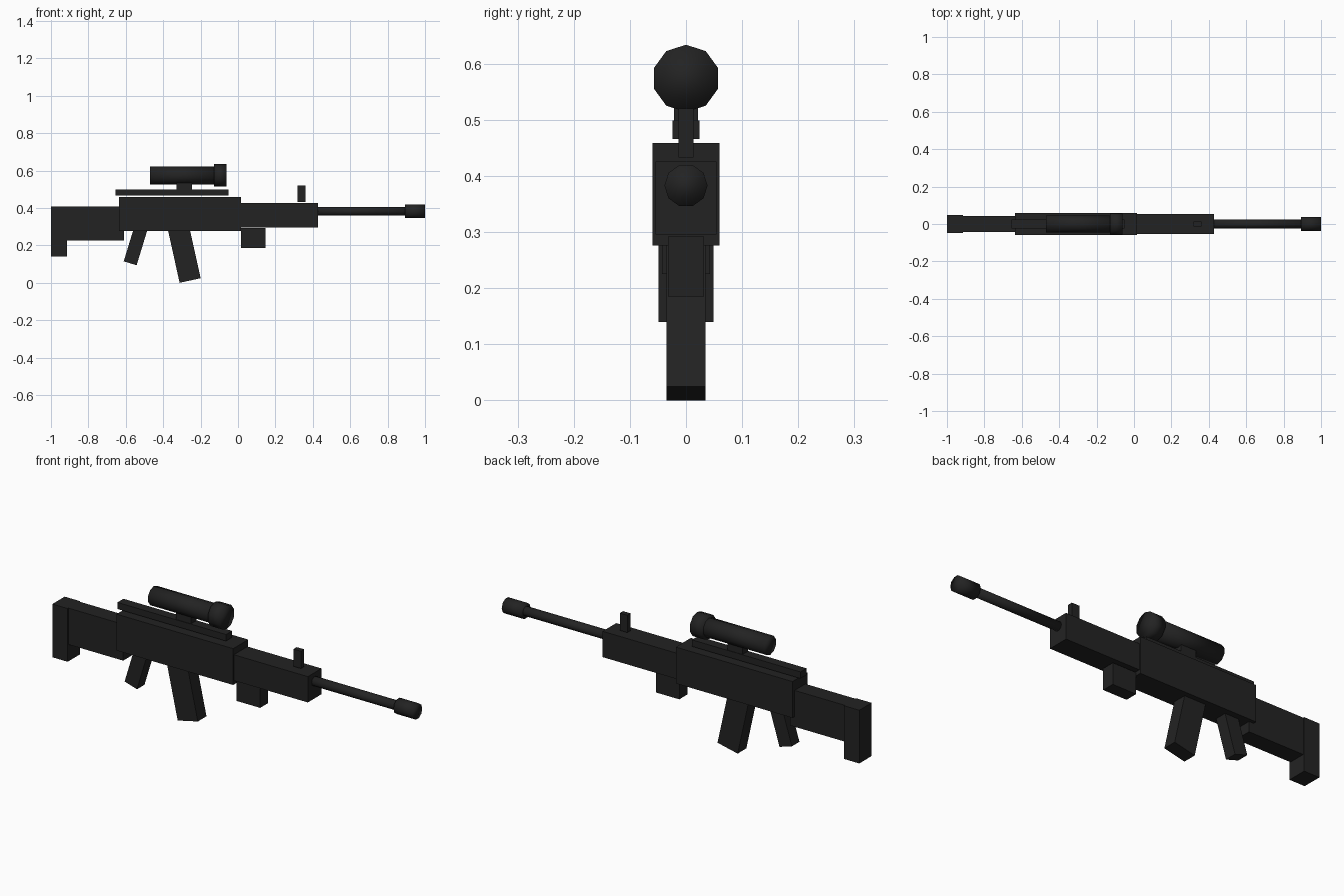
import bpy
import math
from mathutils import Matrix, Vector

if "Cube" in bpy.data.objects:
    bpy.data.objects.remove(bpy.data.objects["Cube"])

mat = bpy.data.materials.new("matte black")
mat.diffuse_color = (0.0165, 0.0165, 0.0165, 1)
mat.use_nodes = True
mat.node_tree.nodes["Principled BSDF"].inputs["Base Color"].default_value = mat.diffuse_color


def box(name, x0, x1, z0, z1, half_w):
    """Box from x/z extents, centred on y = 0."""
    bpy.ops.mesh.primitive_cube_add(size=1)
    ob = bpy.context.object
    ob.name = name
    ob.data.transform(Matrix.Translation(((x0 + x1) / 2, 0, (z0 + z1) / 2))
                      @ Matrix.Diagonal((x1 - x0, 2 * half_w, z1 - z0, 1)))
    ob.data.materials.append(mat)
    return ob


def slanted(name, corner, width, length, half_w, angle):
    """Box whose lower left corner sits at corner, leaned about y."""
    ob = box(name, 0, width, 0, length, half_w)
    ob.data.transform(Matrix.Translation(Vector((corner[0], 0, corner[1])))
                      @ Matrix.Rotation(math.radians(angle), 4, 'Y'))
    return ob


def tube(name, x0, x1, z, r, spin=0):
    """Ten-sided cylinder along x."""
    bpy.ops.mesh.primitive_cylinder_add(vertices=10, radius=r, depth=x1 - x0)
    ob = bpy.context.object
    ob.name = name
    ob.data.transform(Matrix.Translation(((x0 + x1) / 2, 0, z))
                      @ Matrix.Rotation(math.radians(spin), 4, 'X')
                      @ Matrix.Rotation(math.pi / 2, 4, 'Y'))
    ob.data.materials.append(mat)
    bpy.ops.object.shade_smooth()
    return ob


# body
box("stock", -0.99, -0.61, 0.225, 0.408, 0.043)
box("butt_plate", -1.0, -0.915, 0.14, 0.408, 0.049)
box("receiver", -0.635, 0.015, 0.276, 0.459, 0.06)
box("handguard", 0.0, 0.427, 0.296, 0.426, 0.054)
box("under_block", 0.015, 0.146, 0.185, 0.292, 0.032)

# grip and magazine
slanted("grip", (-0.611, 0.115), 0.072, 0.24, 0.03, 17)
slanted("magazine", (-0.312, 0.0), 0.115, 0.34, 0.0345, -12.5)

# barrel
tube("barrel", 0.40, 0.93, 0.383, 0.0235)
tube("muzzle", 0.893, 1.0, 0.383, 0.0385)

# sights
box("front_sight", 0.318, 0.36, 0.433, 0.52, 0.013)
box("rail", -0.655, -0.05, 0.466, 0.499, 0.024)
box("scope_mount", -0.33, -0.247, 0.49, 0.55, 0.021)
tube("scope_tube", -0.47, -0.11, 0.574, 0.047, 90)
tube("scope_bell", -0.128, -0.062, 0.574, 0.06, 90)
